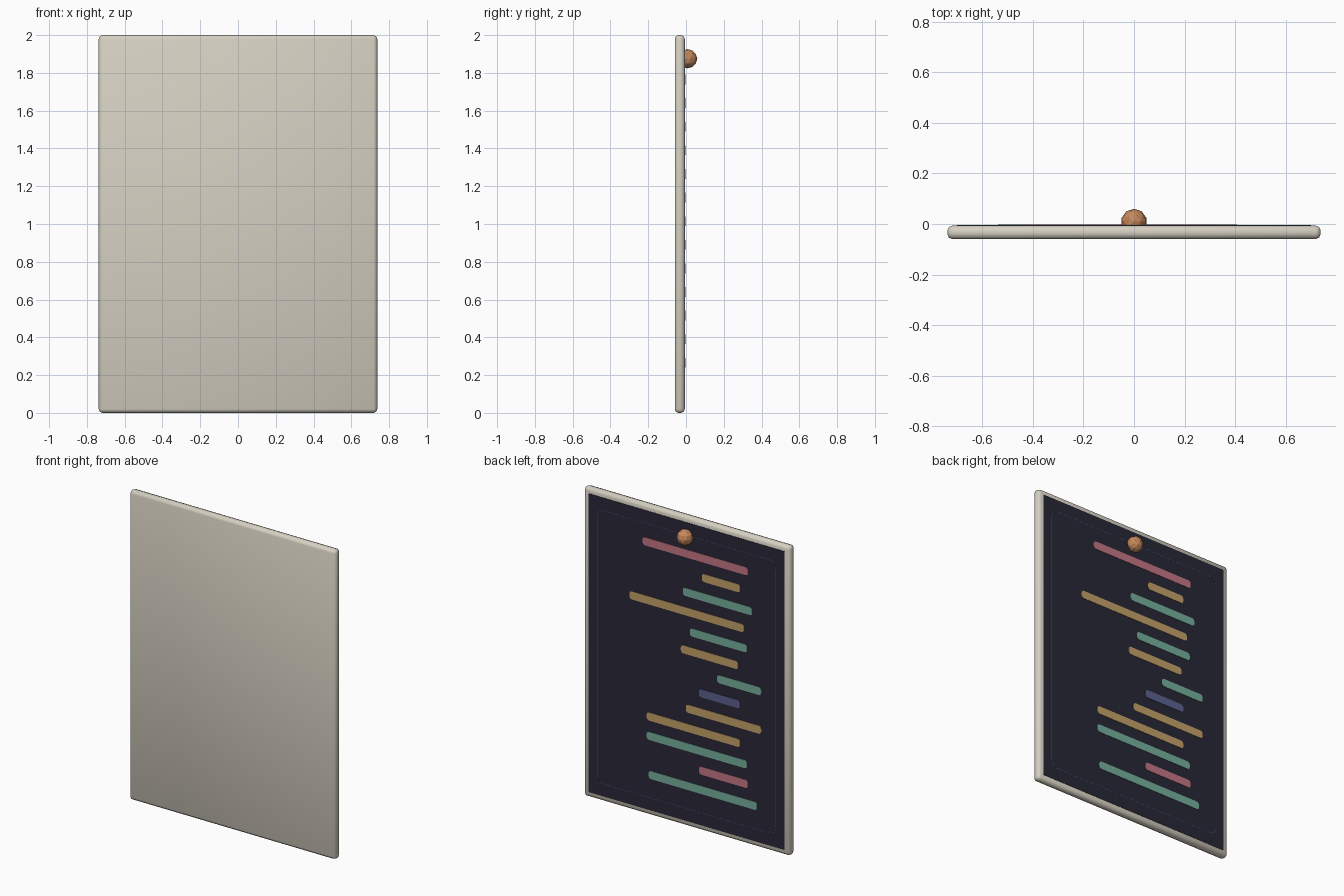
import bpy, bmesh, math

if "Cube" in bpy.data.objects:
    bpy.data.objects.remove(bpy.data.objects["Cube"])


def material(name, rgb):
    lin = [((c / 255 + 0.055) / 1.055) ** 2.4 for c in rgb]
    m = bpy.data.materials.new(name)
    m.diffuse_color = (*lin, 1)
    m.use_nodes = True
    m.node_tree.nodes["Principled BSDF"].inputs["Base Color"].default_value = m.diffuse_color
    return m


SHELL = material("warm grey", (214, 208, 194))
DARK = material("dark navy", (40, 39, 56))
LINE = material("slate line", (72, 80, 118))
ROSE = material("rose", (196, 118, 132))
GOLD = material("gold", (196, 162, 104))
MINT = material("mint", (118, 176, 156))
BLUE = material("dusk blue", (92, 98, 144))
COPPER = material("copper", (198, 136, 92))


def finish(bm, name, mat):
    bmesh.ops.recalc_face_normals(bm, faces=bm.faces)
    me = bpy.data.meshes.new(name)
    bm.to_mesh(me)
    bm.free()
    ob = bpy.data.objects.new(name, me)
    bpy.context.collection.objects.link(ob)
    me.materials.append(mat)
    return ob


def rounded(x0, x1, z0, z1, r, n=4):
    """Points of a rounded rectangle in the xz plane."""
    pts = []
    for i, (cx, cz) in enumerate([(x1 - r, z1 - r), (x0 + r, z1 - r),
                                  (x0 + r, z0 + r), (x1 - r, z0 + r)]):
        for k in range(n + 1):
            a = math.pi / 2 * (i + k / n)
            pts.append((cx + r * math.cos(a), cz + r * math.sin(a)))
    return pts


def plate(name, pts, y0, y1, mat):
    bm = bmesh.new()
    f = bm.faces.new([bm.verts.new((x, y0, z)) for x, z in pts])
    ext = bmesh.ops.extrude_face_region(bm, geom=[f])
    for v in ext["geom"]:
        if isinstance(v, bmesh.types.BMVert):
            v.co.y = y1
    return finish(bm, name, mat)


# Board with softly rounded edges
bm = bmesh.new()
bmesh.ops.create_cube(bm, size=1)
for v in bm.verts:
    v.co = (v.co.x * 1.475, v.co.y * 0.053 - 0.033, v.co.z * 2 + 1)
bmesh.ops.bevel(bm, geom=bm.edges[:], offset=0.02, segments=2, profile=0.5,
                affect='EDGES')
for f in bm.faces:
    f.smooth = True
finish(bm, "board", SHELL)

# Dark panel on the back
plate("panel", [(-0.70, 0.035), (0.70, 0.035), (0.70, 1.965), (-0.70, 1.965)],
      -0.012, -0.0045, DARK)

# Hairline border on the panel
bm = bmesh.new()
outer = rounded(-0.64, 0.64, 0.115, 1.885, 0.05)
inner = rounded(-0.637, 0.637, 0.118, 1.882, 0.047)
rings = [[bm.verts.new((x, y, z)) for x, z in pts]
         for pts, y in ((outer, -0.006), (outer, -0.004),
                        (inner, -0.004), (inner, -0.006))]
n = len(outer)
for a in range(4):
    r, s = rings[a], rings[(a + 1) % 4]
    for i in range(n):
        j = (i + 1) % n
        bm.faces.new((r[i], r[j], s[j], s[i]))
finish(bm, "panel_border", LINE)

# Coloured bars in even rows: start, end, colour
bars = [(-0.443, 0.312, ROSE), (-0.386, -0.112, GOLD), (-0.472, 0.024, MINT),
        (-0.414, 0.406, GOLD), (-0.436, -0.026, MINT), (-0.371, 0.039, GOLD),
        (-0.537, -0.22, MINT), (-0.386, -0.091, BLUE), (-0.537, 0.003, GOLD),
        (-0.386, 0.283, GOLD), (-0.436, 0.283, MINT), (-0.443, -0.091, ROSE),
        (-0.508, 0.269, MINT)]
for i, (x0, x1, mat) in enumerate(bars):
    z = 1.765 - 0.125 * i
    plate(f"bar_{i + 1}", rounded(x0, x1, z - 0.026, z + 0.026, 0.018),
          -0.006, -0.002, mat)

# Round pin near the top
bm = bmesh.new()
bmesh.ops.create_icosphere(bm, subdivisions=2, radius=0.051)
bmesh.ops.translate(bm, verts=bm.verts, vec=(0, 0.009, 1.875))
finish(bm, "pin", COPPER)
